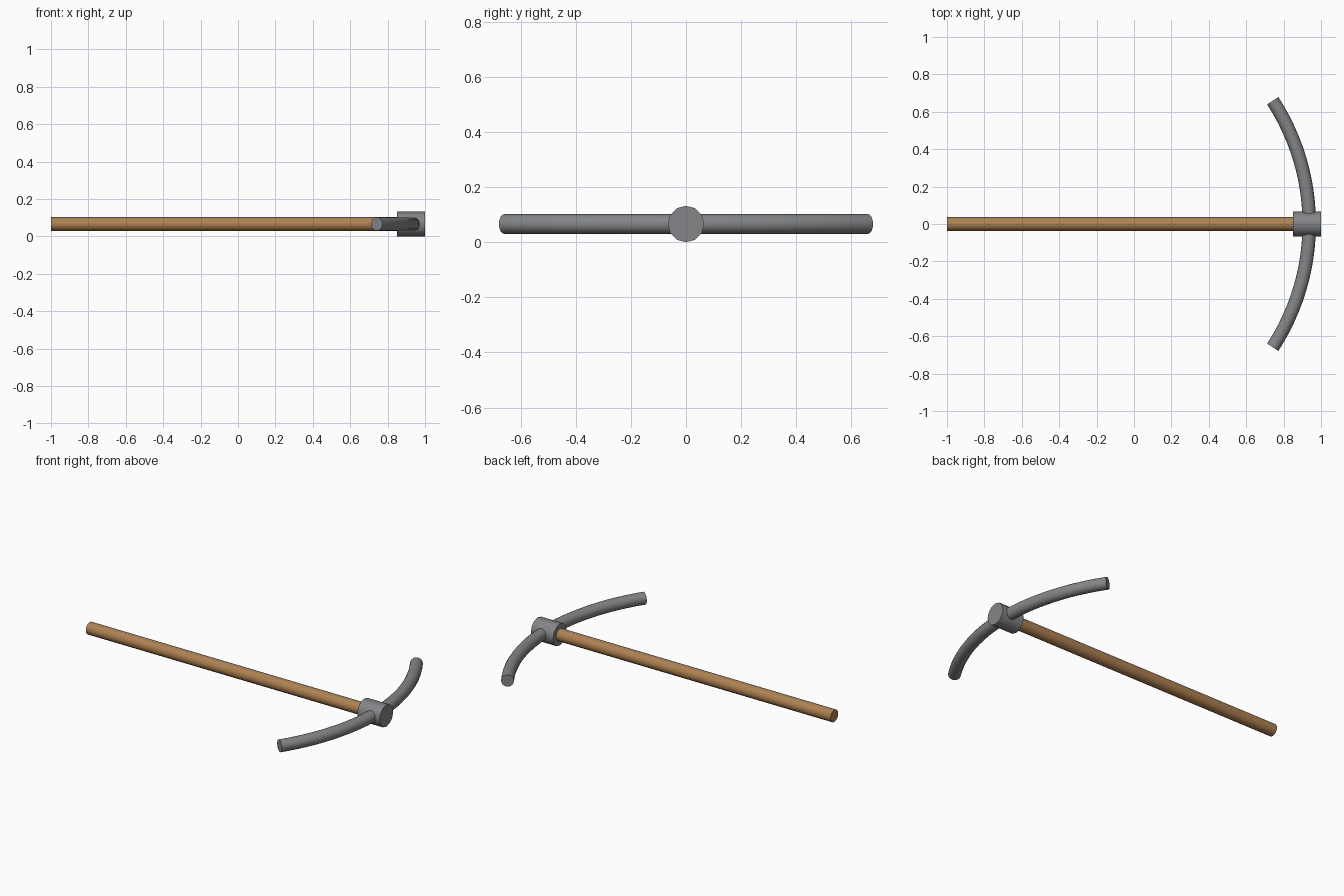
import bpy
import bmesh
from math import sin, cos, pi, radians
from mathutils import Vector

cube = bpy.data.objects.get("Cube")
if cube:
    bpy.data.objects.remove(cube, do_unlink=True)

AXIS_Z = 0.066


def make_material(name, color):
    mat = bpy.data.materials.new(name)
    mat.use_nodes = True
    mat.diffuse_color = (*color, 1)
    mat.node_tree.nodes["Principled BSDF"].inputs["Base Color"].default_value = (*color, 1)
    return mat


def tube(name, path, radius, sides, mat):
    """Sweep a capped round section along (point, sideways direction) pairs."""
    bm = bmesh.new()
    up = Vector((0, 0, 1))
    rings = []
    for point, side in path:
        angles = [2 * pi * i / sides for i in range(sides)]
        rings.append([bm.verts.new(point + radius * (side * cos(a) + up * sin(a))) for a in angles])
    for a, b in zip(rings, rings[1:]):
        for i in range(sides):
            j = (i + 1) % sides
            bm.faces.new((a[i], a[j], b[j], b[i]))
    bm.faces.new(rings[0])
    bm.faces.new(rings[-1])
    bmesh.ops.recalc_face_normals(bm, faces=bm.faces)
    mesh = bpy.data.meshes.new(name)
    bm.to_mesh(mesh)
    bm.free()
    mesh.materials.append(mat)
    obj = bpy.data.objects.new(name, mesh)
    bpy.context.collection.objects.link(obj)
    bpy.ops.object.select_all(action="DESELECT")
    obj.select_set(True)
    bpy.context.view_layer.objects.active = obj
    bpy.ops.object.shade_smooth_by_angle(angle=radians(40))
    return obj


def straight(x0, x1):
    return [(Vector((x, 0, AXIS_Z)), Vector((0, 1, 0))) for x in (x0, x1)]


def arc(top_x, radius, half_angle, steps):
    path = []
    for i in range(steps + 1):
        a = radians(half_angle) * (2 * i / steps - 1)
        out = Vector((cos(a), sin(a), 0))
        path.append((Vector((top_x - radius, 0, AXIS_Z)) + out * radius, out))
    return path


wood = make_material("wood", (0.42, 0.22, 0.085))
steel = make_material("steel", (0.23, 0.235, 0.245))

# Long wooden shaft, the socket at its end, and the curved double-ended head
tube("handle", straight(-1, 0.86), 0.037, 16, wood)
tube("head_socket", straight(0.85, 1), 0.066, 12, steel)
tube("curved_head", arc(0.937, 1.21, 33, 24), 0.036, 16, steel)
